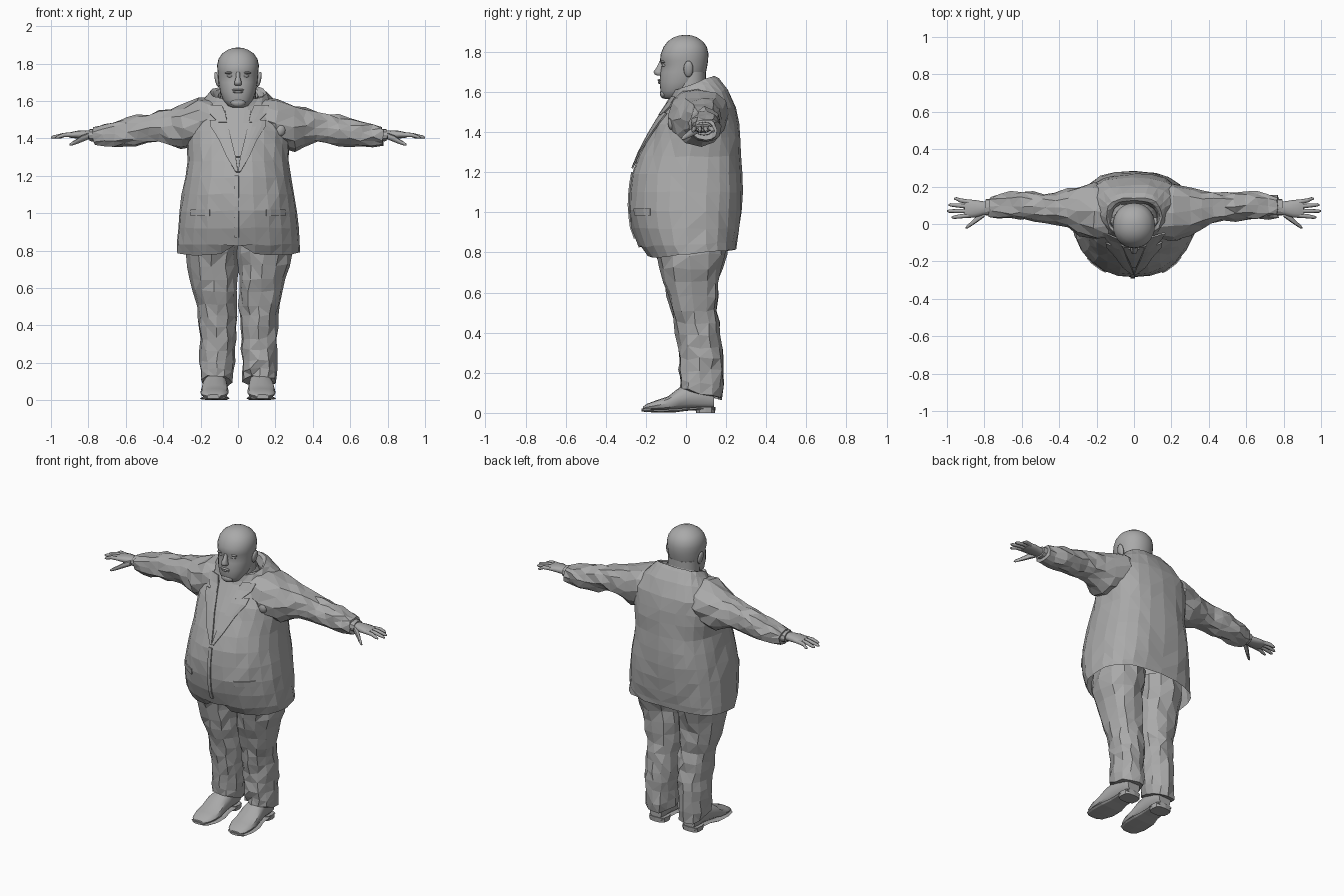
import bpy, bmesh, math, random
from mathutils import Vector
from mathutils.bvhtree import BVHTree

random.seed(4)
grey = bpy.data.materials.new("plain grey")
grey.diffuse_color = (0.4, 0.4, 0.4, 1)


def finish(name, bm, smooth=None):
    bmesh.ops.recalc_face_normals(bm, faces=bm.faces)
    me = bpy.data.meshes.new(name)
    bm.to_mesh(me)
    bm.free()
    me.materials.append(grey)
    if smooth:
        me.shade_smooth()
        me.set_sharp_from_angle(angle=math.radians(smooth))
    ob = bpy.data.objects.new(name, me)
    bpy.context.collection.objects.link(ob)
    return ob


def loft(name, rings, n=12, axis='z', side=1, p=0.9, p_back=None, jitter=0,
         caps=True, smooth=None, edit=None):
    """Skin rings (s, u0, u1, v0, v1[, tilt]) lying across the given axis."""
    bm = bmesh.new()
    rows = []
    for s, u0, u1, v0, v1, *tilt in rings:
        row = []
        for i in range(n):
            t = 2 * math.pi * (i + 0.0) / n - math.pi / 2
            c, d = math.cos(t), math.sin(t)
            q = p_back if p_back and d > 0 else p
            u = (u0 + u1) / 2 + (u1 - u0) / 2 * math.copysign(abs(c) ** q, c)
            v = (v0 + v1) / 2 + (v1 - v0) / 2 * math.copysign(abs(d) ** q, d)
            w = s + (tilt[0] * v if tilt else 0)
            co = {'z': (u, v, w), 'x': (w, u, v), 'y': (u, w, v)}[axis]
            co = Vector(co) + Vector([random.uniform(-jitter, jitter) for _ in range(3)])
            co.x *= side
            row.append(bm.verts.new(co))
        rows.append(row)
    for a, b in zip(rows, rows[1:]):
        for i in range(n):
            j = (i + 1) % n
            bm.faces.new((a[i], a[j], b[j], b[i]))
    if caps:
        bm.faces.new(rows[0])
        bm.faces.new(rows[-1])
    if edit:
        edit(rows)
    if jitter:
        bmesh.ops.triangulate(bm, faces=bm.faces)
    return finish(name, bm, smooth)


def tube(name, pts, radii, n=8, side=1):
    """Rounded limb through points, lying mostly along x."""
    rings = [(x, y - r, y + r, z - r, z + r) for (x, y, z), r in zip(pts, radii)]
    return loft(name, rings, n, 'x', side, 1, smooth=50)


def blob(name, loc, size, rot=0, seg=12):
    bm = bmesh.new()
    bmesh.ops.create_uvsphere(bm, u_segments=seg, v_segments=seg // 2 + 2, radius=1)
    bmesh.ops.scale(bm, vec=size, verts=bm.verts)
    ob = finish(name, bm, 60)
    ob.location = loc
    ob.rotation_euler = (0, rot, 0)
    return ob


# Jacket body, with rounded cutaway at the front hem and an inward collar lip
def cutaway(rows):
    n = len(rows[0])
    rows[0][0].co.z += 0.07
    for i in (1, n - 1):
        rows[0][i].co.z += 0.012


jacket_rings = [
    (0.79, -.33, .33, -.195, .25, .1), (0.84, -.33, .33, -.235, .258, .05),
    (0.92, -.322, .322, -.268, .268), (1.01, -.315, .315, -.285, .277),
    (1.10, -.30, .30, -.283, .283), (1.19, -.282, .282, -.272, .28),
    (1.28, -.268, .268, -.238, .272), (1.37, -.275, .275, -.19, .268),
    (1.44, -.275, .275, -.155, .262), (1.50, -.26, .26, -.125, .25, .1),
    (1.56, -.215, .215, -.092, .21, .25), (1.60, -.17, .17, -.078, .165, .4),
    (1.63, -.15, .15, -.07, .14, .35), (1.625, -.135, .135, -.06, .125, .35),
    (1.58, -.12, .12, -.05, .11, .35)]
jacket = loft("jacket_body", jacket_rings, 24, p=0.95, p_back=0.75, jitter=0.004,
              caps=False, edit=cutaway)
tree = BVHTree.FromPolygons([v.co for v in jacket.data.vertices],
                            [tuple(f.vertices) for f in jacket.data.polygons])


def front_y(x, z):
    hit = tree.ray_cast(Vector((x, -1, z)), Vector((0, 1, 0)))[0]
    return min(hit.y, -0.04) if hit else -0.05


def plate(name, rows, lift, side=1, cols=4):
    """Thin cloth panel draped on the jacket front: rows of (z, x_in, x_out)."""
    bm = bmesh.new()
    grid = []
    for z, a, b in rows:
        xs = [side * (a + (b - a) * k / cols) for k in range(cols + 1)]
        grid.append([bm.verts.new((x, front_y(x, z) - lift, z)) for x in xs])
    for r, s in zip(grid, grid[1:]):
        for k in range(cols):
            bm.faces.new((r[k], r[k + 1], s[k + 1], s[k]))
    ob = finish(name, bm)
    mod = ob.modifiers.new("thickness", 'SOLIDIFY')
    mod.thickness = 0.008
    mod.offset = 0
    return ob


# Shirt front, front seam and breast flower
plate("shirt_front", [(1.30, -.01, .01), (1.40, -.035, .035), (1.48, -.055, .055),
                      (1.55, -.07, .07)], 0.003)
plate("front_overlap", [(0.87 + .055 * i, -.018, .004) for i in range(7)], 0.004, cols=2)
blob("breast_flower", (.225, front_y(.225, 1.445) - .004, 1.445), (.03, .02, .035), seg=8)

# Shirt collar, neck and head
loft("shirt_collar", [(1.55, -.13, .13, -.08, .12, .3), (1.60, -.118, .118, -.075, .108, .35),
                      (1.625, -.108, .108, -.068, .10, .35), (1.58, -.10, .10, -.06, .09, .35)],
     20, caps=False)
loft("neck", [(1.50, -.10, .10, -.06, .10), (1.60, -.097, .097, -.06, .10),
              (1.70, -.095, .095, -.05, .10)], 20, smooth=60)
loft("head", [(1.565, -.03, .03, -.105, -.04), (1.575, -.055, .055, -.118, -.01),
              (1.605, -.08, .08, -.127, .04), (1.65, -.096, .096, -.132, .085),
              (1.70, -.104, .104, -.128, .10), (1.735, -.107, .107, -.121, .107),
              (1.755, -.109, .109, -.130, .11), (1.79, -.112, .112, -.126, .112),
              (1.825, -.104, .104, -.112, .104), (1.852, -.086, .086, -.092, .085),
              (1.873, -.056, .056, -.062, .055), (1.882, -.03, .03, -.034, .03),
              (1.885, -.008, .008, -.008, .008)], 28, p=0.95, smooth=70)
loft("nose", [(1.682, -.014, .014, -.142, -.11), (1.688, -.021, .021, -.157, -.11),
              (1.702, -.020, .020, -.162, -.11), (1.725, -.012, .012, -.145, -.11),
              (1.755, -.010, .010, -.132, -.11)], 10, smooth=60)
blob("upper_lip", (0, -.131, 1.659), (.032, .011, .006))
blob("lower_lip", (0, -.130, 1.648), (.027, .011, .007))
blob("chin", (0, -.112, 1.592), (.04, .018, .024))

for s, tag in ((1, "left"), (-1, "right")):
    # Face details
    blob(tag + "_eye", (s * .042, -.107, 1.733), (.017, .013, .008))
    blob(tag + "_brow", (s * .043, -.112, 1.752), (.027, .014, .007), s * .12)
    blob(tag + "_ear", (s * .112, .012, 1.715), (.012, .024, .042), s * .2)

    # Lapel and turned jacket collar
    plate(tag + "_lapel", [(1.22, .0, .012), (1.30, .012, .06), (1.39, .035, .10),
                           (1.46, .05, .145), (1.495, .057, .15)], 0.01, s)
    plate(tag + "_collar_flap", [(1.485, .058, .105), (1.53, .066, .15),
                                 (1.575, .085, .165)], 0.012, s)
    plate(tag + "_pocket_flap", [(0.985, .15, .25), (1.02, .15, .25)], 0.003, s)

    # Sleeve with crumpled folds
    loft(tag + "_sleeve", [
        (.13, -.07, .19, 1.41, 1.615), (.21, -.085, .215, 1.36, 1.61),
        (.30, -.06, .20, 1.335, 1.578), (.36, -.02, .185, 1.36, 1.56),
        (.42, .0, .172, 1.378, 1.548), (.48, .012, .165, 1.37, 1.532),
        (.54, .015, .172, 1.362, 1.522), (.60, .02, .176, 1.36, 1.51),
        (.66, .026, .17, 1.355, 1.492), (.72, .03, .16, 1.358, 1.475),
        (.77, .034, .15, 1.365, 1.462)], 12, 'x', s, jitter=0.009)

    # Shirt cuff, palm, fingers and thumb
    loft(tag + "_cuff", [(.75, .045, .138, 1.382, 1.452), (.795, .045, .132, 1.385, 1.45)],
         12, 'x', s)
    loft(tag + "_palm", [(.77, .052, .118, 1.395, 1.442), (.81, .046, .122, 1.395, 1.442),
                         (.85, .035, .128, 1.398, 1.442), (.89, .032, .132, 1.402, 1.434),
                         (.905, .036, .128, 1.406, 1.43)], 12, 'x', s, smooth=60)
    for k, tip in enumerate((.975, 1.0, .992, .962)):
        y0, y1 = .046 + .024 * k, .036 + .033 * k
        tube(f"{tag}_finger_{k + 1}", [(.885, y0, 1.419), (.93, (y0 + y1) / 2, 1.418),
                                       (tip - .012, y1, 1.407), (tip, y1, 1.404)],
             (.0125, .0115, .009, .004), side=s)
    tube(tag + "_thumb", [(.80, .055, 1.412), (.835, .03, 1.398), (.865, .005, 1.382),
                          (.89, -.014, 1.370), (.9, -.02, 1.367)],
         (.018, .018, .0135, .010, .004), side=s)

    # Trouser leg with folds, hem lower at the back
    loft(tag + "_trouser_leg", [
        (.88, .0, .27, -.15, .20), (.79, .0, .283, -.15, .20), (.72, .002, .272, -.128, .175),
        (.65, .005, .255, -.112, .163), (.58, .006, .24, -.092, .158),
        (.51, .008, .222, -.072, .156), (.45, .01, .215, -.058, .162),
        (.39, .012, .213, -.048, .172), (.33, .014, .208, -.042, .18),
        (.27, .018, .208, -.038, .183), (.21, .022, .205, -.035, .184),
        (.16, .026, .202, -.032, .182, -.15), (.122, .03, .20, -.03, .18, -.28)],
        12, 'z', s, jitter=0.009)

    # Shoe upper, sole and heel
    loft(tag + "_shoe", [
        (-.215, .095, .165, .015, .03), (-.195, .07, .188, .012, .045),
        (-.15, .052, .20, .012, .062), (-.09, .05, .20, .012, .082),
        (-.035, .055, .192, .015, .125), (.03, .06, .178, .018, .15),
        (.10, .062, .175, .018, .15), (.14, .075, .162, .02, .12)],
        12, 'y', s, p=0.8, smooth=40)
    loft(tag + "_sole", [
        (-.222, .10, .165, .008, .022), (-.20, .066, .192, .004, .02),
        (-.14, .045, .204, .002, .018), (-.06, .045, .20, .002, .02),
        (.0, .058, .182, .01, .026), (.06, .058, .18, .014, .028),
        (.142, .07, .168, .014, .028)], 8, 'y', s, p=0.5)
    loft(tag + "_heel", [(0, .06, .176, .05, .145), (.03, .06, .178, .045, .147)],
         12, 'z', s, p=0.7)
